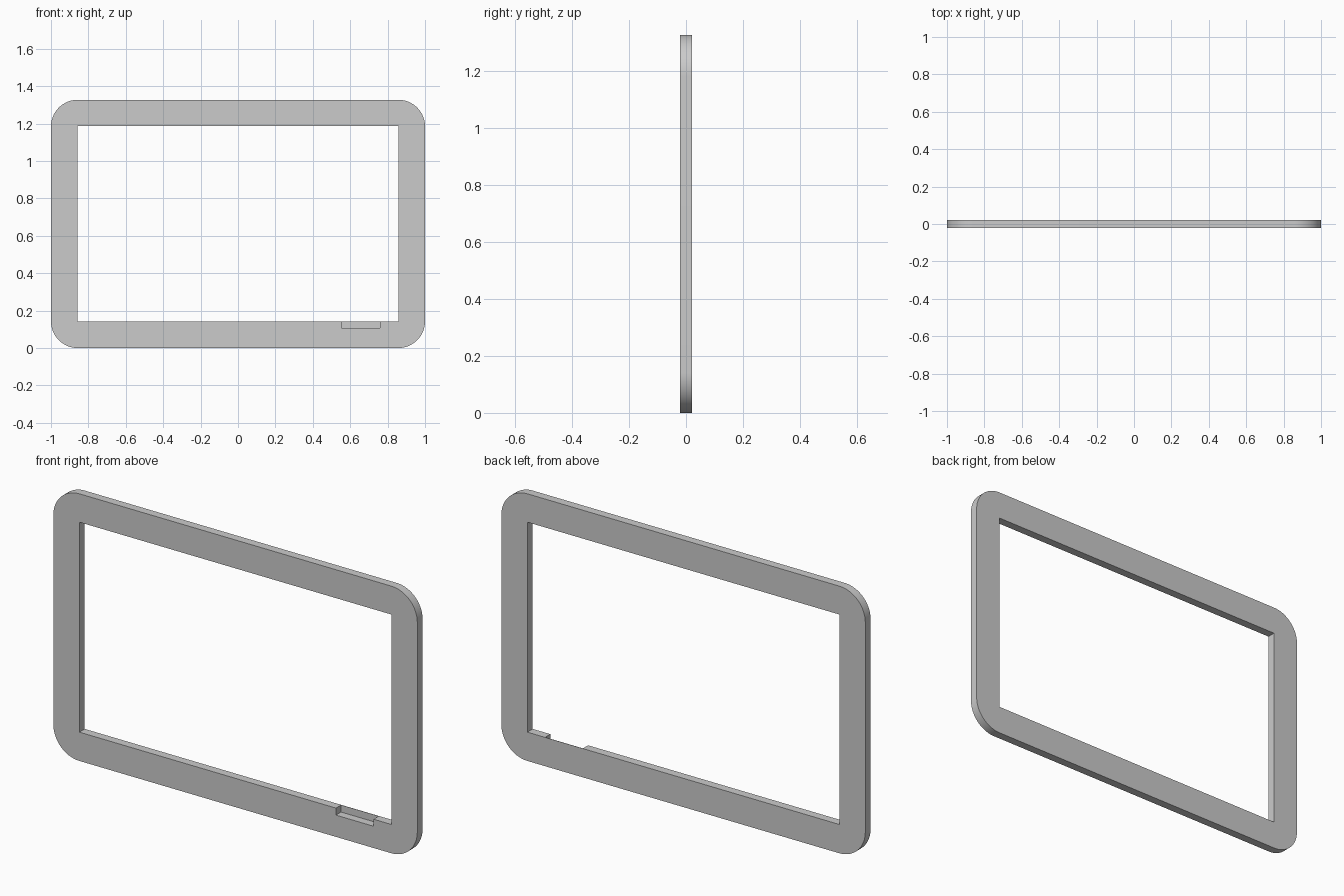
import bpy, bmesh
from math import sin, cos, pi

if "Cube" in bpy.data.objects:
    bpy.data.objects.remove(bpy.data.objects["Cube"])

W, H, T = 1.0, 1.327, 0.021      # half width, height, half thickness
BAR, R, SEG = 0.143, 0.143, 24   # bar width, corner radius, corner steps


def prism(name, points, y0, y1):
    """Extrude an x-z outline from y0 to y1."""
    bm = bmesh.new()
    face = bm.faces.new([bm.verts.new((x, y0, z)) for x, z in points])
    ext = bmesh.ops.extrude_face_region(bm, geom=[face])
    verts = [v for v in ext["geom"] if isinstance(v, bmesh.types.BMVert)]
    bmesh.ops.translate(bm, verts=verts, vec=(0, y1 - y0, 0))
    bmesh.ops.recalc_face_normals(bm, faces=bm.faces)
    mesh = bpy.data.meshes.new(name)
    bm.to_mesh(mesh)
    bm.free()
    obj = bpy.data.objects.new(name, mesh)
    bpy.context.collection.objects.link(obj)
    return obj


def rect(x0, x1, z0, z1):
    return [(x0, z0), (x1, z0), (x1, z1), (x0, z1)]


# rounded outer outline
outline = []
for i, (sx, z) in enumerate([(1, H - R), (-1, H - R), (-1, R), (1, R)]):
    for k in range(SEG + 1):
        a = (i + k / SEG) * pi / 2
        outline.append((sx * (W - R) + R * cos(a), z + R * sin(a)))
frame = prism("screen_frame", outline, -T, T)

# window opening, and shallow-backed notch open to the front
opening = prism("opening_cutter", rect(BAR - W, W - BAR, 0.143, H - 0.141), -0.2, 0.2)
notch = prism("notch_cutter", rect(0.553, 0.76, 0.108, 0.2), -0.2, T - 0.002)

for cutter in (opening, notch):
    mod = frame.modifiers.new(cutter.name, "BOOLEAN")
    mod.operation = "DIFFERENCE"
    mod.solver = "EXACT"
    mod.object = cutter
bpy.context.view_layer.objects.active = frame
frame.select_set(True)
for mod in list(frame.modifiers):
    bpy.ops.object.modifier_apply(modifier=mod.name)
for cutter in (opening, notch):
    bpy.data.objects.remove(cutter, do_unlink=True)

# smooth corners, crisp edges
bpy.ops.object.shade_smooth_by_angle(angle=pi / 6)
